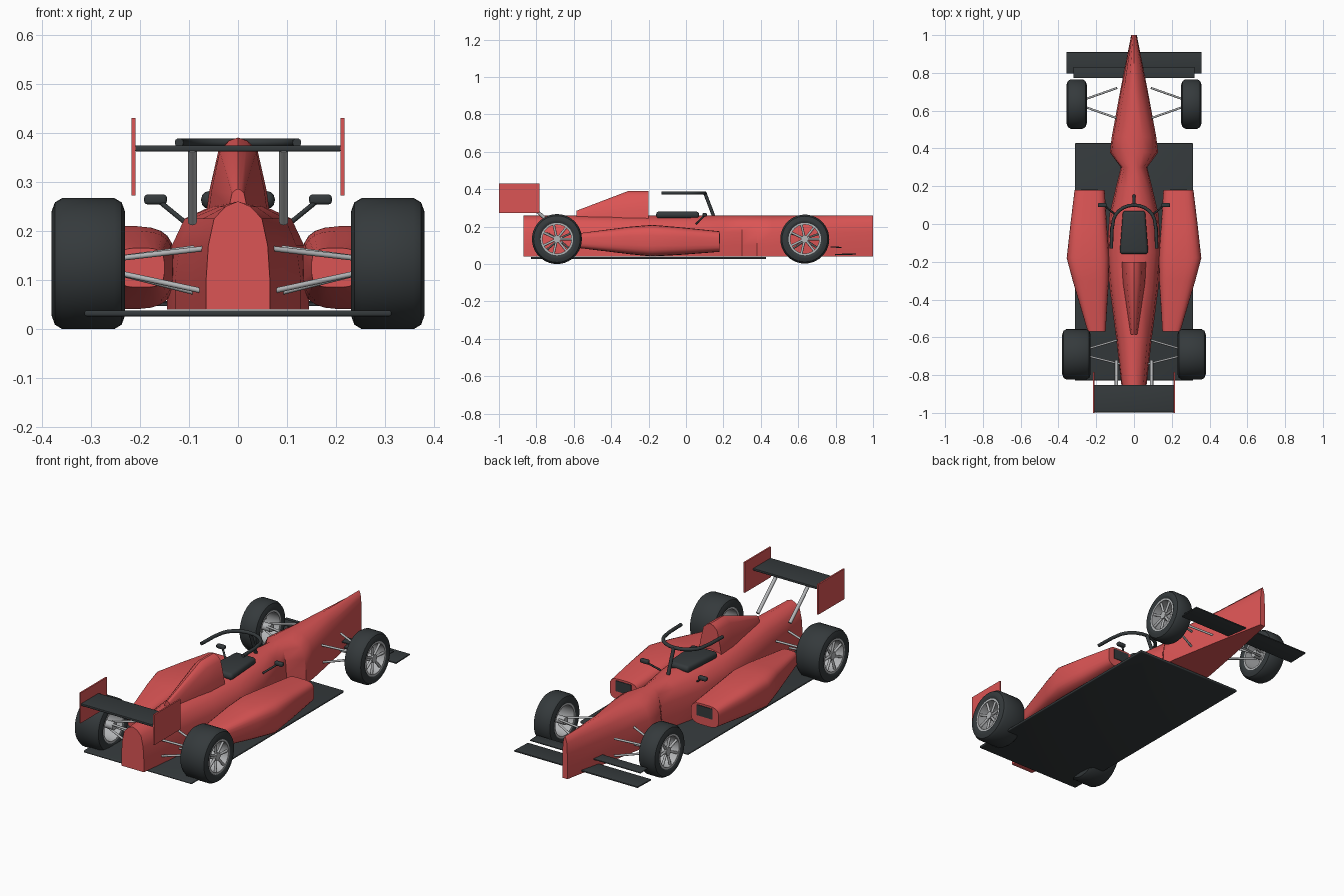
import bpy, bmesh, math
from mathutils import Vector

if "Cube" in bpy.data.objects:
    bpy.data.objects.remove(bpy.data.objects["Cube"])


def material(name, rgb):
    m = bpy.data.materials.new(name)
    m.diffuse_color = (*rgb, 1)
    m.use_nodes = True
    m.node_tree.nodes["Principled BSDF"].inputs["Base Color"].default_value = m.diffuse_color
    return m


RED = material("red_paint", (0.71, 0.09, 0.09))
DARK = material("dark_rubber", (0.035, 0.042, 0.045))
SILVER = material("silver_metal", (0.45, 0.46, 0.47))


def finish(name, bm, mat, angle=35):
    bmesh.ops.recalc_face_normals(bm, faces=bm.faces)
    me = bpy.data.meshes.new(name)
    bm.to_mesh(me)
    bm.free()
    ob = bpy.data.objects.new(name, me)
    bpy.context.collection.objects.link(ob)
    me.materials.append(mat)
    bpy.ops.object.select_all(action='DESELECT')
    ob.select_set(True)
    bpy.context.view_layer.objects.active = ob
    bpy.ops.object.shade_smooth_by_angle(angle=math.radians(angle))
    return ob


def loft(name, rings, mat, closed=False, angle=35):
    """Skin a list of rings; closed joins the last ring to the first."""
    bm = bmesh.new()
    rows = [[bm.verts.new(p) for p in r] for r in rings]
    n = len(rows[0])
    for a, b in zip(rows, rows[1:] + rows[:1] if closed else rows[1:]):
        for i in range(n):
            j = (i + 1) % n
            bm.faces.new((a[i], a[j], b[j], b[i]))
    if not closed:
        bm.faces.new(rows[0])
        bm.faces.new(rows[-1])
    return finish(name, bm, mat, angle)


def box(name, center, size, mat, bevel=0.0, tilt=0.0):
    bm = bmesh.new()
    bmesh.ops.create_cube(bm, size=1)
    bmesh.ops.scale(bm, vec=size, verts=bm.verts)
    if bevel:
        bmesh.ops.bevel(bm, geom=bm.edges[:], offset=bevel, segments=3, profile=0.5, affect='EDGES')
    ob = finish(name, bm, mat)
    ob.location = center
    ob.rotation_euler.x = tilt
    return ob


def rod(name, a, b, r, mat):
    a, b = Vector(a), Vector(b)
    bm = bmesh.new()
    bmesh.ops.create_cone(bm, cap_ends=True, segments=12, radius1=r, radius2=r, depth=(b - a).length)
    ob = finish(name, bm, mat)
    ob.location = (a + b) / 2
    ob.rotation_euler = (b - a).to_track_quat('Z', 'Y').to_euler()
    return ob


def spin(name, profile, center, mat, n=40):
    """Revolve a closed (x, radius) profile around the axle."""
    cx, cy, cz = center
    rings = []
    for k in range(n):
        t = 2 * math.pi * k / n
        rings.append([(cx + x, cy + r * math.cos(t), cz + r * math.sin(t)) for x, r in profile])
    return loft(name, rings, mat, closed=True)


def mirrored(half):
    return half + [(-x, z) for x, z in reversed(half) if x > 0]


# Main body: same side height along its length, changing width
section = [(0, 0.26), (0.38, 0.25), (0.75, 0.225), (0.93, 0.17), (1, 0.10), (1, 0.04)]
widths = [(1.0, 0.015), (0.7, 0.074), (0.46, 0.118), (0.38, 0.128), (0.30, 0.07), (0.2, 0.095),
          (0.05, 0.13), (-0.15, 0.145), (-0.35, 0.128), (-0.6, 0.095), (-0.87, 0.065)]
loft("main_body", [[(x * w, y, z) for x, z in mirrored(section)] for y, w in widths], RED, angle=40)

# Engine cover with the raised air box
cover = [(0, 1), (0.3, 0.96), (0.62, 0.82), (0.9, 0.3), (1, 0)]
loft("engine_cover",
     [[(x * w, y, 0.235 + z * (top - 0.235)) for x, z in mirrored(cover)]
      for y, w, top in [(-0.20, 0.065, 0.39), (-0.31, 0.06, 0.39), (-0.585, 0.02, 0.285)]], RED)

# Floor and cockpit pad
box("floor", (0, -0.2, 0.032), (0.625, 1.257, 0.012), DARK, 0.004)
pad = box("cockpit_pad", (0, -0.045, 0.263), (0.15, 0.23, 0.036), DARK, 0.016)
for v in pad.data.vertices:
    if v.co.y > 0.08:
        v.co.x *= 0.8

# Halo: a swept arch and its front post
cu = bpy.data.curves.new("halo", 'CURVE')
cu.dimensions = '3D'
cu.bevel_depth = 0.009
cu.bevel_resolution = 3
cu.use_fill_caps = True
arc = [(-0.12, -0.13, 0.38), (-0.117, -0.03, 0.38)]
arc += [(-0.112 * math.cos(math.pi * k / 12), 0.1 * math.sin(math.pi * k / 12), 0.38) for k in range(13)]
arc += [(0.117, -0.03, 0.38), (0.12, -0.13, 0.38)]
sp = cu.splines.new('POLY')
sp.points.add(len(arc) - 1)
for p, co in zip(sp.points, arc):
    p.co = (*co, 1)
halo = bpy.data.objects.new("halo", cu)
bpy.context.collection.objects.link(halo)
cu.materials.append(DARK)
bpy.ops.object.select_all(action='DESELECT')
halo.select_set(True)
bpy.context.view_layer.objects.active = halo
bpy.ops.object.convert(target='MESH')
rod("halo_post", (0, 0.1, 0.382), (0, 0.15, 0.25), 0.009, DARK)

# Front wing: main plane and shorter flap
box("front_wing", (0, 0.853, 0.052), (0.714, 0.114, 0.007), DARK, 0.002, 0.03)
box("front_flap", (0, 0.802, 0.09), (0.64, 0.06, 0.006), DARK, 0.002, -0.04)

# Rear wing plane
box("rear_wing", (0, -0.925, 0.368), (0.42, 0.145, 0.012), DARK, 0.003)


def sidepod_ring(s, y, x0, x1, z0, z1, n=24):
    ring = []
    for k in range(n):
        t = 2 * math.pi * (k + 0.5) / n
        c, d = math.cos(t), math.sin(t)
        c, d = math.copysign(abs(c) ** 0.55, c), math.copysign(abs(d) ** 0.55, d)
        ring.append((s * ((x0 + x1) / 2 + c * (x1 - x0) / 2), y, (z0 + z1) / 2 + d * (z1 - z0) / 2))
    return ring


def wheel(label, s, y, x0, x1, r):
    """Hollow tyre, rim and spokes; x0 and x1 are the inner and outer faces."""
    c = (s * (x0 + x1) / 2, y, 0.1335)
    h = (x1 - x0) / 2
    ri = 0.084
    tyre = [(-h + 0.008, ri), (-h, ri + 0.012), (-h, r - 0.028), (-h + 0.007, r - 0.009), (-h + 0.022, r),
            (h - 0.022, r), (h - 0.007, r - 0.009), (h, r - 0.028), (h, ri + 0.012), (h - 0.008, ri)]
    spin(label + "_tyre", tyre, c, DARK)
    rim = [(-h + 0.006, ri + 0.003), (h - 0.006, ri + 0.003), (h - 0.006, ri - 0.007), (-h + 0.006, ri - 0.007)]
    spin(label + "_rim", rim, c, SILVER)
    xo = c[0] + s * (h - 0.022)
    rod(label + "_hub", (c[0] - s * h, y, c[2]), (xo + s * 0.01, y, c[2]), 0.02, SILVER)
    for k in range(7):
        t = 2 * math.pi * k / 7
        u = (math.cos(t), math.sin(t))
        rod(f"{label}_spoke_{k}", (xo, y + 0.012 * u[0], c[2] + 0.012 * u[1]),
            (xo + s * 0.006, y + 0.08 * u[0], c[2] + 0.08 * u[1]), 0.0065, SILVER)


pods = [(0.18, 0.155, 0.315, 0.065, 0.175), (-0.01, 0.143, 0.338, 0.05, 0.195), (-0.18, 0.13, 0.357, 0.04, 0.21),
        (-0.3, 0.133, 0.325, 0.052, 0.2), (-0.57, 0.15, 0.245, 0.085, 0.165)]
for s, side in ((1, "right"), (-1, "left")):
    # Sidepods with dark inlets
    loft(side + "_sidepod", [sidepod_ring(s, *p) for p in pods], RED)
    box(side + "_inlet", (s * 0.235, 0.177, 0.137), (0.09, 0.012, 0.055), DARK)
    # Wheels
    wheel(side + "_front", s, 0.635, 0.25, 0.357, 0.131)
    wheel(side + "_rear", s, -0.69, 0.23, 0.38, 0.1335)
    # Suspension arms, upper and lower pairs at each wheel
    for end, y, spread, xo in (("front", 0.64, 0.08, 0.275), ("rear", -0.68, 0.065, 0.26)):
        for d in (-1, 1):
            for lev, zi, zo in (("upper", 0.165, 0.142), ("lower", 0.075, 0.118)):
                rod(f"{side}_{end}_{lev}_arm_{'front' if d > 0 else 'back'}",
                    (s * 0.06 if end == "rear" and d < 0 else s * 0.09, y + d * spread, zi),
                    (s * xo, y + d * 0.015, zo), 0.0055, SILVER)
    # Mirrors on stalks
    box(side + "_mirror", (s * 0.168, 0.1, 0.264), (0.046, 0.022, 0.02), DARK, 0.006)
    rod(side + "_mirror_stalk", (s * 0.105, 0.055, 0.215), (s * 0.16, 0.1, 0.26), 0.005, DARK)
    # Rear wing endplates and struts
    box(side + "_rear_endplate", (s * 0.213, -0.892, 0.351), (0.008, 0.216, 0.158), RED)
    rod(side + "_rear_wing_strut", (s * 0.093, -0.725, 0.218), (s * 0.093, -0.89, 0.366), 0.009, SILVER)
